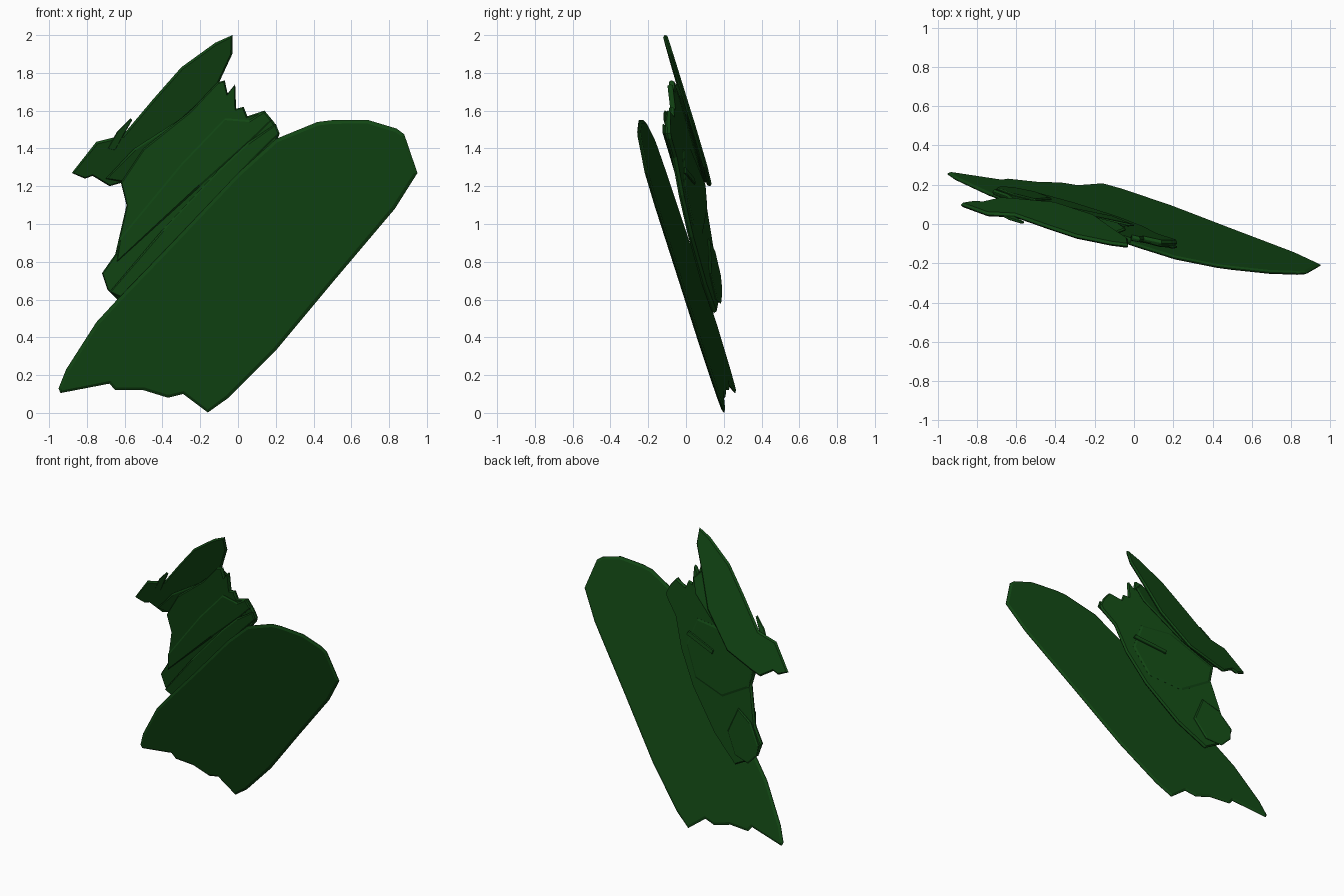
import bpy, bmesh

green = bpy.data.materials.new("dark_green")
green.diffuse_color = (0.006, 0.063, 0.007, 1)

# Each tilted plane is y = a + b*x + c*z
BLADE = (0.185, -0.105, -0.2325)
BODY = (0.119, -0.18, -0.122)
CREST = (0.53, 0.032, -0.3245)


def leaf(name, outline, plane, shift=0.0, rim=0.01, bulge=0.008):
    """Thin leaf cut from a tilted plane, with a chamfered rim on both faces."""
    a, b, c = plane
    bm = bmesh.new()
    half = 0.002
    rings = [[bm.verts.new((x, a + b * x + c * z + shift + s, z)) for x, z in outline]
             for s in (-half, half)]
    caps = [bm.faces.new(rings[0]), bm.faces.new(rings[1][::-1])]
    n = len(outline)
    for i in range(n):
        j = (i + 1) % n
        bm.faces.new((rings[0][j], rings[0][i], rings[1][i], rings[1][j]))
    bmesh.ops.recalc_face_normals(bm, faces=bm.faces[:])
    bmesh.ops.inset_individual(bm, faces=caps, thickness=rim, depth=bulge,
                               use_even_offset=False)
    bmesh.ops.triangulate(bm, faces=[f for f in bm.faces if len(f.verts) > 4])
    me = bpy.data.meshes.new(name)
    bm.to_mesh(me)
    bm.free()
    me.materials.append(green)
    ob = bpy.data.objects.new(name, me)
    bpy.context.collection.objects.link(ob)
    return ob


# Broad front blade
leaf("front_blade", [
    (-0.95, 0.13), (-0.94, 0.105), (-0.68, 0.155), (-0.65, 0.12), (-0.5, 0.12),
    (-0.37, 0.08), (-0.29, 0.1), (-0.16, 0.002), (-0.05, 0.08), (0.2, 0.33),
    (0.5, 0.69), (0.83, 1.08), (0.95, 1.27), (0.88, 1.475), (0.84, 1.505),
    (0.69, 1.55), (0.5, 1.55), (0.42, 1.54), (0.2, 1.45), (0.0, 1.27),
    (-0.35, 0.9), (-0.63, 0.61), (-0.75, 0.48), (-0.91, 0.23)], BLADE, 0, 0.018, 0.008)

# Middle body with a torn upper edge
leaf("middle_body", [
    (-0.62, 1.22), (-0.59, 1.1), (-0.65, 0.84), (-0.72, 0.74), (-0.69, 0.65),
    (-0.63, 0.6), (-0.5, 0.53), (-0.3, 0.68), (-0.08, 0.93), (0.05, 1.15),
    (0.12, 1.35), (0.21, 1.45), (0.22, 1.48), (0.19, 1.54), (0.14, 1.6),
    (0.05, 1.57), (0.03, 1.62), (-0.01, 1.61), (-0.015, 1.74), (-0.055, 1.69),
    (-0.07, 1.76), (-0.11, 1.75), (-0.25, 1.6), (-0.5, 1.4)], BODY, 0.005, 0.008, 0.012)

# Tall crest leaf running down to the left tip
leaf("crest_leaf", [
    (-0.03, 2.0), (-0.12, 1.96), (-0.3, 1.83), (-0.45, 1.66), (-0.61, 1.47),
    (-0.67, 1.455), (-0.75, 1.435), (-0.88, 1.27), (-0.81, 1.24),
    (-0.77, 1.255), (-0.68, 1.2), (-0.61, 1.22), (-0.4, 1.3), (-0.2, 1.52),
    (-0.1, 1.75), (-0.03, 1.9)], CREST, 0.008, 0.01, 0.01)

# Small spike beside the crest
leaf("side_spike", [(-0.69, 1.4), (-0.64, 1.49), (-0.57, 1.56), (-0.56, 1.55),
                    (-0.6, 1.48), (-0.65, 1.39)], CREST, 0, 0.004, 0.004)

# Diagonal folds over the front of the body
leaf("lower_fold", [
    (-0.68, 0.64), (-0.4, 0.97), (-0.1, 1.29), (0.05, 1.43), (0.2, 1.53),
    (0.22, 1.48), (0.1, 1.36), (-0.1, 1.15), (-0.62, 0.61)], BODY, -0.016, 0.01, 0.006)
leaf("upper_fold", [
    (-0.63, 0.92), (-0.3, 1.32), (-0.07, 1.56), (0.06, 1.55), (0.14, 1.6),
    (0.18, 1.55), (0.08, 1.45), (-0.2, 1.2), (-0.64, 0.8)], BODY, -0.01, 0.01, 0.006)
leaf("crest_fold", [
    (-0.7, 1.24), (-0.55, 1.4), (-0.3, 1.56), (-0.1, 1.74), (-0.04, 1.68),
    (-0.08, 1.58), (-0.35, 1.35), (-0.6, 1.22)], CREST, -0.012, 0.01, 0.006)

# Folds behind the body
leaf("rear_lower_fold", [
    (-0.7, 0.73), (-0.69, 0.65), (-0.62, 0.58), (-0.5, 0.6), (-0.42, 0.74),
    (-0.5, 0.92), (-0.62, 0.86)], BODY, 0.022, 0.01, 0.006)
leaf("rear_upper_fold", [
    (-0.6, 1.21), (-0.57, 1.08), (-0.35, 0.95), (-0.1, 1.0), (0.0, 1.2),
    (-0.08, 1.4), (-0.3, 1.4)], BODY, 0.018, 0.015, 0.006)
leaf("rear_rib", [(-0.25, 1.24), (-0.02, 1.3), (0.0, 1.27), (-0.24, 1.21)],
     BODY, 0.03, 0.004, 0.004)
